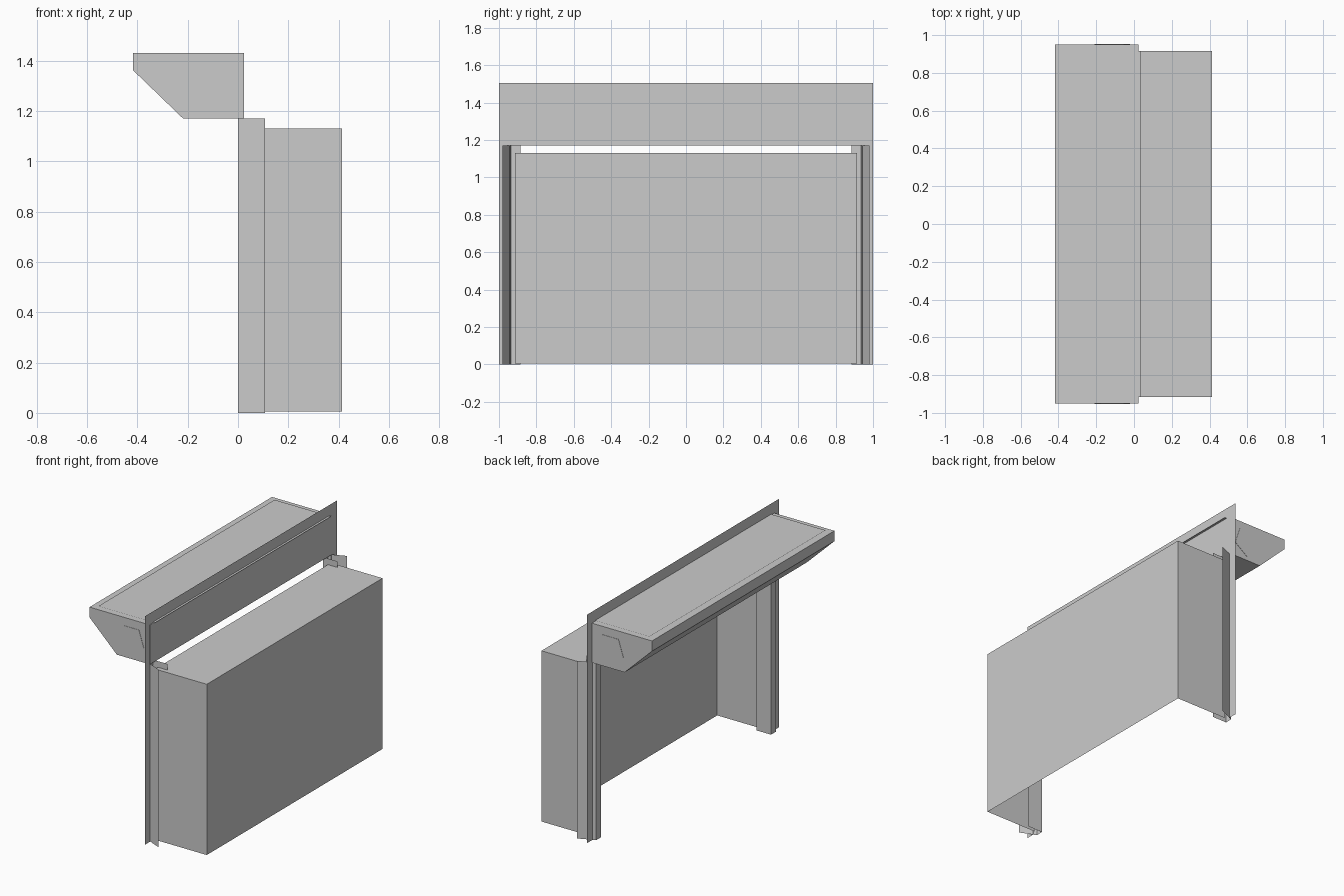
import bpy
import bmesh
import math
from mathutils import Matrix

cube = bpy.data.objects.get("Cube")
if cube:
    bpy.data.objects.remove(cube, do_unlink=True)

# Single painted-metal colour
grey = bpy.data.materials.new("light_grey")
grey.use_nodes = True
COLOUR = (0.6, 0.6, 0.6, 1)
grey.diffuse_color = COLOUR
grey.node_tree.nodes["Principled BSDF"].inputs["Base Color"].default_value = COLOUR


def finish(name, bm):
    mesh = bpy.data.meshes.new(name)
    bm.to_mesh(mesh)
    bm.free()
    mesh.materials.append(grey)
    obj = bpy.data.objects.new(name, mesh)
    bpy.context.collection.objects.link(obj)
    return obj


def sheet(name, outline):
    """One flat thin face."""
    bm = bmesh.new()
    bm.faces.new([bm.verts.new(p) for p in outline])
    return finish(name, bm)


def upright_strip(name, path, bottom, top):
    """Open sheet-metal profile in plan, drawn straight up."""
    bm = bmesh.new()
    low = [bm.verts.new((x, y, bottom)) for x, y in path]
    high = [bm.verts.new((x, y, top)) for x, y in path]
    for i in range(len(path) - 1):
        bm.faces.new((low[i], low[i + 1], high[i + 1], high[i]))
    return finish(name, bm)


def long_prism(name, profile, half):
    """Closed x-z profile run along y, with end caps."""
    bm = bmesh.new()
    face = bm.faces.new([bm.verts.new((x, -half, z)) for x, z in profile])
    ext = bmesh.ops.extrude_face_region(bm, geom=[face], use_keep_orig=True)
    moved = [v for v in ext["geom"] if isinstance(v, bmesh.types.BMVert)]
    bmesh.ops.translate(bm, verts=moved, vec=(0, 2 * half, 0))
    bmesh.ops.recalc_face_normals(bm, faces=bm.faces)
    return finish(name, bm)


# Passage cover: three walls and a roof, open below and at the doorway
BACK, FRONT, SIDE, ROOF = 0.036, 0.413, 0.915, 1.13
upright_strip("passage_walls",
              [(BACK, -SIDE), (FRONT, -SIDE), (FRONT, SIDE), (BACK, SIDE)],
              0.005, ROOF)
sheet("passage_roof", [(BACK, -SIDE, ROOF), (FRONT, -SIDE, ROOF),
                       (FRONT, SIDE, ROOF), (BACK, SIDE, ROOF)])

# Thin wall surround with the door opening cut out
WALL, EDGE, JAMB, LINTEL, TOP = 0.021, 1.0, 0.94, 1.17, 1.505
sheet("wall_surround", [(WALL, y, z) for y, z in (
    (-EDGE, 0), (-JAMB, 0), (-JAMB, LINTEL), (JAMB, LINTEL),
    (JAMB, 0), (EDGE, 0), (EDGE, TOP), (-EDGE, TOP))])

# Guide channels, open towards the passage, one per side
for side, label in ((-1, "front"), (1, "back")):
    upright_strip(label + "_guide_rail",
                  [(0.107, side * 0.98), (0, side * 0.935),
                   (0, side * 0.885), (0.107, side * 0.885)], 0, LINTEL)

# Roller housing with a sloping underside
long_prism("roller_housing",
           [(0.023, 1.17), (0.023, 1.43), (-0.417, 1.43),
            (-0.417, 1.362), (-0.218, 1.17)], 0.95)

# Five-sided roller whose ends show at the housing ends
roller = [(-0.115 + 0.1 * math.sin(i * math.tau / 5),
           1.295 - 0.1 * math.cos(i * math.tau / 5)) for i in range(5)]
long_prism("roller", roller, 0.952)

# Cover plate over the housing, lapping past the wall
sheet("housing_cover", [(-0.375, -0.917, 1.435), (BACK, -0.917, 1.435),
                        (BACK, 0.917, 1.435), (-0.375, 0.917, 1.435)])
